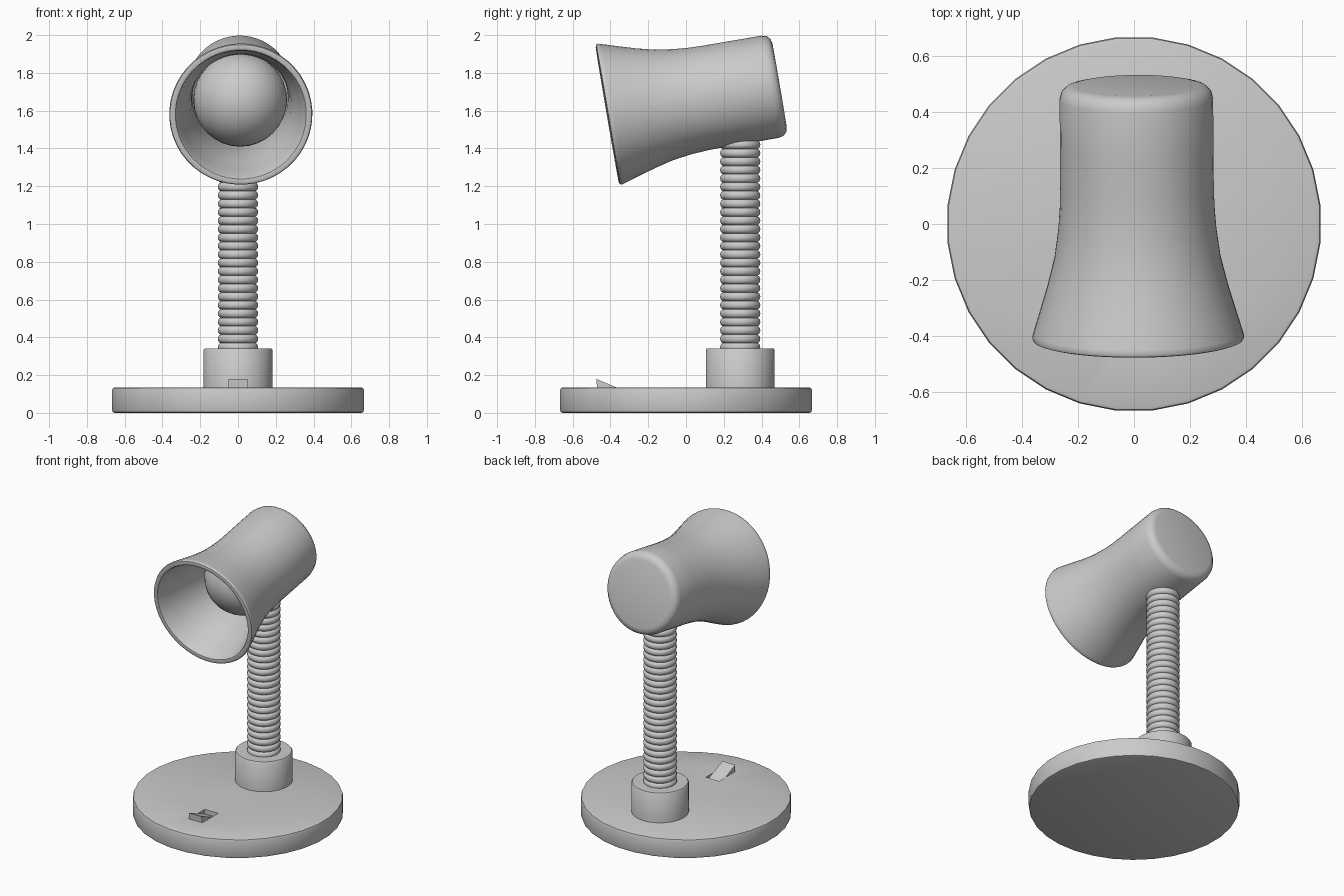
import bpy, bmesh
from math import cos, sin, pi, radians
from mathutils import Vector, Matrix

if "Cube" in bpy.data.objects:
    bpy.data.objects.remove(bpy.data.objects["Cube"])


def finish(name, bm, matrix=None, smooth=True):
    bmesh.ops.recalc_face_normals(bm, faces=bm.faces)
    me = bpy.data.meshes.new(name)
    bm.to_mesh(me)
    bm.free()
    ob = bpy.data.objects.new(name, me)
    bpy.context.collection.objects.link(ob)
    if matrix:
        ob.matrix_world = matrix
    if smooth:
        bpy.ops.object.select_all(action='DESELECT')
        bpy.context.view_layer.objects.active = ob
        ob.select_set(True)
        bpy.ops.object.shade_smooth_by_angle(angle=radians(40))
    return ob


def lathe(name, profile, matrix, sides=32):
    """Revolve (radius, height) points about local z; both ends are capped."""
    bm = bmesh.new()
    rings = [[bm.verts.new((r * cos(2 * pi * (i + .5) / sides),
                            r * sin(2 * pi * (i + .5) / sides), h))
              for i in range(sides)] for r, h in profile]
    for a, b in zip(rings, rings[1:]):
        for i in range(sides):
            j = (i + 1) % sides
            bm.faces.new((a[i], a[j], b[j], b[i]))
    bm.faces.new(rings[0][::-1])
    bm.faces.new(rings[-1])
    return finish(name, bm, matrix)


def prism(name, profile, half_width):
    """Extrude a (y, z) outline symmetrically along x."""
    bm = bmesh.new()
    l, r = ([bm.verts.new((s * half_width, y, z)) for y, z in profile] for s in (-1, 1))
    bm.faces.new(l)
    bm.faces.new(r[::-1])
    for i in range(len(profile)):
        j = (i + 1) % len(profile)
        bm.faces.new((l[i], l[j], r[j], r[i]))
    return finish(name, bm, smooth=False)


# Round base with a recess for the switch
base = lathe("base", [(.655, 0), (.666, .004), (.67, .015), (.67, .12),
                      (.666, .131), (.655, .135)], Matrix())
cutter = prism("switch_recess_cutter", [(-.468, .06), (-.295, .06), (-.295, .3), (-.468, .3)], .052)
cutter.hide_render = True
cutter.hide_viewport = True
cutter.display_type = 'WIRE'
cut = base.modifiers.new("recess", 'BOOLEAN')
cut.object = cutter
cut.operation = 'DIFFERENCE'
cut.solver = 'EXACT'

# Tilted rocker switch
prism("switch", [(-.475, .18), (-.298, .105), (-.298, .058), (-.465, .058)], .05)

# Collar holding the neck
NECK = Matrix.Translation((0, .287, 0))
lathe("collar", [(.183, .12), (.183, .334), (.177, .342)], NECK)

# Ribbed flexible neck
pitch, count, z0 = .0447, 25, .325
ribs = []
for k in range(count):
    for s in range(7):
        a = pi * (s + .3) / 6.6
        ribs.append((.09 + .017 * sin(a), z0 + pitch * (k + .5 - .5 * cos(a))))
lathe("neck", ribs, NECK)

# Flared lamp shade: outer wall from the back cap to the mouth, then the inner wall
mouth, back = Vector((.015, -.413, 1.58)), Vector((.008, .495, 1.735))
axis = (back - mouth).normalized()
HEAD = Matrix.Translation(mouth) @ axis.to_track_quat('Z', 'Y').to_matrix().to_4x4()
outer = [(.225, .921), (.25, .915), (.268, .898), (.275, .87), (.275, .7), (.275, .55),
         (.277, .48), (.283, .4), (.297, .3), (.322, .2), (.352, .1), (.375, .025)]
rim = [(.379, .01), (.375, 0), (.362, -.004), (.347, 0), (.341, .01)]
inner = [(.32, .1), (.292, .2), (.27, .3), (.26, .4), (.254, .5), (.252, .84), (.21, .885)]
lathe("shade", outer + rim + inner, HEAD, 48)

# Round bulb
bm = bmesh.new()
bmesh.ops.create_uvsphere(bm, u_segments=32, v_segments=20, radius=.248)
finish("bulb", bm, HEAD @ Matrix.Translation((0, 0, .46)))
